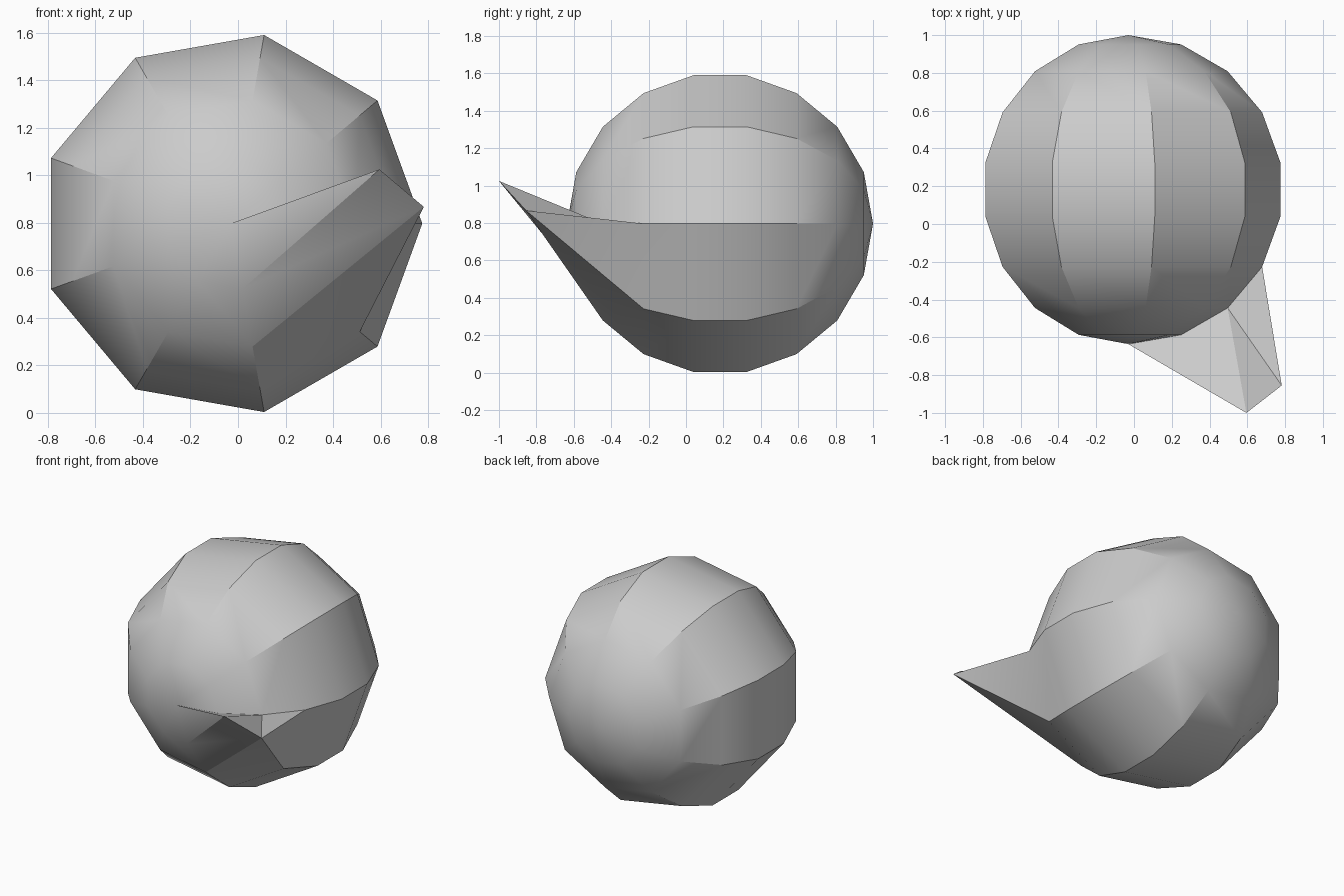
import bpy, bmesh, math
from mathutils import Vector

if "Cube" in bpy.data.objects:
    bpy.data.objects.remove(bpy.data.objects["Cube"])

SEGS, RINGS = 9, 9
R = 0.818
CENTRE = Vector((-0.03, 0.182, 0.797))

# Two points of the sphere grid (ring, column) pulled out into a beak
beak = {(1, 8): Vector((0.595, -1.0, 1.025)),
        (2, 8): Vector((0.782, -0.855, 0.867))}

bm = bmesh.new()

# Low-poly sphere with its poles along y
front = bm.verts.new(CENTRE + Vector((0, -R, 0)))
back = bm.verts.new(CENTRE + Vector((0, R, 0)))
grid = {}
for k in range(1, RINGS):
    t = math.pi * k / RINGS
    for c in range(SEGS):
        a = 2 * math.pi * c / SEGS
        p = CENTRE + R * Vector((math.sin(t) * math.cos(a), -math.cos(t), math.sin(t) * math.sin(a)))
        grid[k, c] = bm.verts.new(beak.get((k, c), p))

for c in range(SEGS):
    n = (c + 1) % SEGS
    bm.faces.new((front, grid[1, c], grid[1, n]))
    bm.faces.new((back, grid[RINGS - 1, n], grid[RINGS - 1, c]))
    for k in range(1, RINGS - 1):
        keys = ((k, c), (k + 1, c), (k + 1, n), (k, n))
        v = [grid[q] for q in keys]
        # Bent quads around the beak are split along a fixed diagonal
        if any(q in beak for q in keys):
            bm.faces.new((v[0], v[1], v[2]))
            bm.faces.new((v[0], v[2], v[3]))
        else:
            bm.faces.new(v)

bmesh.ops.recalc_face_normals(bm, faces=bm.faces)
mesh = bpy.data.meshes.new("beaked_sphere")
bm.to_mesh(mesh)
bm.free()

obj = bpy.data.objects.new("beaked_sphere", mesh)
bpy.context.collection.objects.link(obj)
bpy.context.view_layer.objects.active = obj
obj.select_set(True)
bpy.ops.object.shade_smooth_by_angle(angle=math.radians(30))
